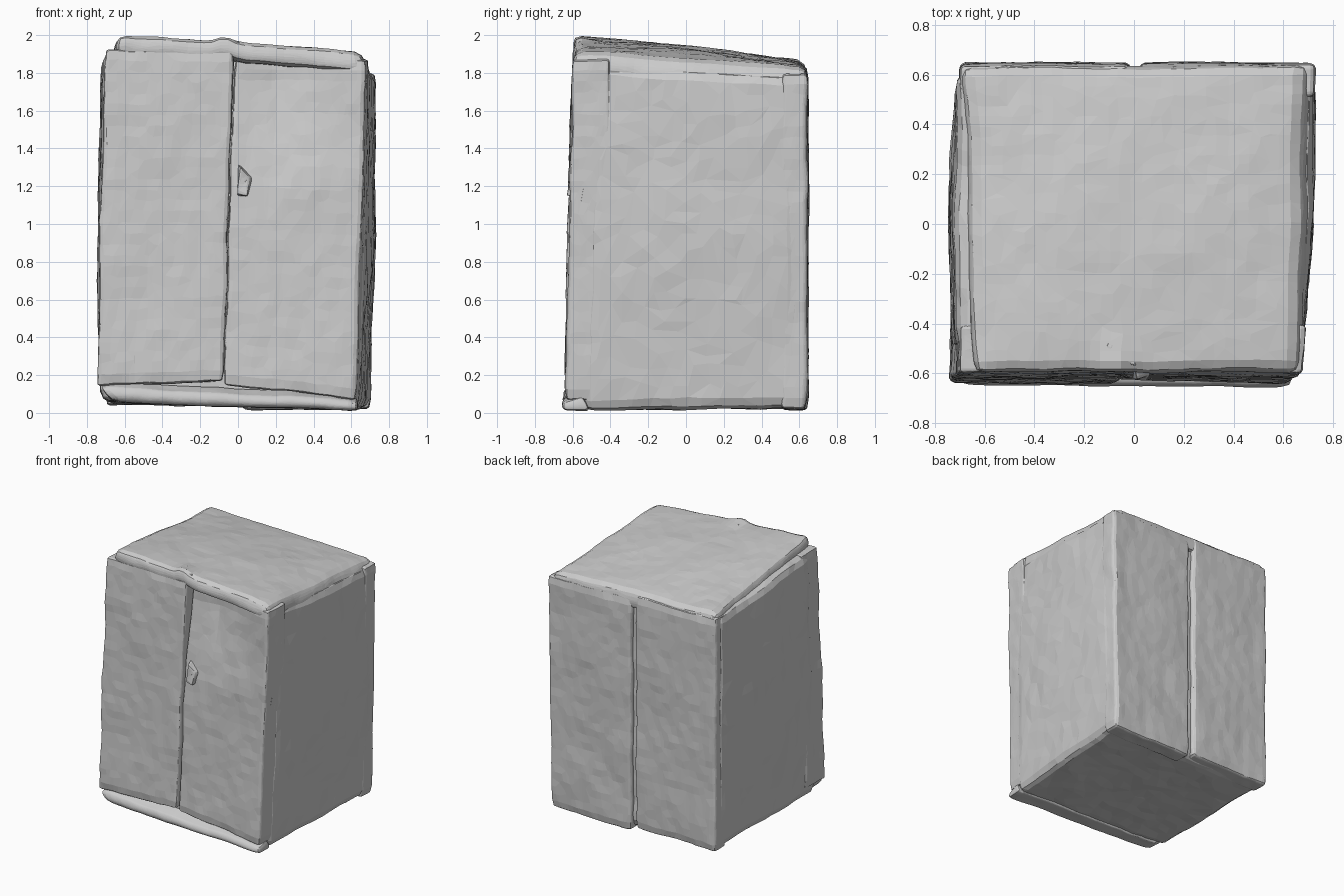
import bpy
import bmesh
from mathutils import Vector, noise

old = bpy.data.objects.get("Cube")
if old:
    bpy.data.objects.remove(old, do_unlink=True)

grey = bpy.data.materials.new("plain grey")
grey.use_nodes = True
colour = (0.6, 0.6, 0.6, 1)
grey.diffuse_color = colour
grey.node_tree.nodes["Principled BSDF"].inputs["Base Color"].default_value = colour


def rough_box(name, bottom, top, radius, rough=0.012, cuts=30, keep=0.3, shape=None):
    """Warped, worn box. Corner order: front -x, front +x, back -x, back +x."""
    low = [Vector(c) for c in bottom]
    high = [Vector(c) for c in top]
    size = (high[3] - low[0])
    bm = bmesh.new()
    bmesh.ops.create_cube(bm, size=1)
    bmesh.ops.subdivide_edges(bm, edges=bm.edges[:], cuts=cuts, use_grid_fill=True)
    for v in bm.verts:
        # Round the edges at real scale, then stretch to the eight corners
        p = Vector([v.co[i] * abs(size[i]) for i in range(3)])
        core = Vector()
        for i in range(3):
            limit = max(abs(size[i]) / 2 - radius, 0)
            core[i] = min(max(p[i], -limit), limit)
        out = p - core
        if out.length > radius:
            p = core + out.normalized() * radius
        u, w, t = (p[i] / abs(size[i]) + 0.5 for i in range(3))
        ends = [c[0].lerp(c[1], u).lerp(c[2].lerp(c[3], u), w) for c in (low, high)]
        q = ends[0].lerp(ends[1], t)
        if shape:
            q = shape(q)
        q += noise.noise_vector(q * 3) * rough
        q += noise.noise_vector(q * 11) * rough * 0.5
        v.co = q
    bmesh.ops.recalc_face_normals(bm, faces=bm.faces[:])
    mesh = bpy.data.meshes.new(name)
    bm.to_mesh(mesh)
    bm.free()
    mesh.materials.append(grey)
    obj = bpy.data.objects.new(name, mesh)
    bpy.context.collection.objects.link(obj)
    thin = obj.modifiers.new("Worn facets", "DECIMATE")
    thin.ratio = keep
    return obj


def falloff(value, centre, reach):
    return max(0, 1 - abs(value - centre) / reach)


def hollow(p):
    """Push the upper part of one door inwards."""
    near = falloff(p.x, 0.2, 0.45) * falloff(p.z, 1.78, 0.6)
    return p + Vector((0, 0.08 * near, 0))


def bulge(p):
    """Swell the sides a little at mid height."""
    swell = max(0, 1 - (p.z - 1.05) ** 2) * max(0, 1 - (p.y / 0.62) ** 2)
    return p + Vector((0.045 * p.x * swell, 0, 0))


def crown(p):
    """Dome the top and raise a small nick in its front edge."""
    dome = max(0, 1 - (p.x / 0.68) ** 2) * max(0, 1 - (p.y / 0.62) ** 2)
    nick = falloff(p.x, -0.07, 0.08) * falloff(p.y, -0.58, 0.14)
    return p + Vector((0, 0, 0.03 * dome + 0.035 * nick))


# Main body
rough_box("cabinet_body",
          [(-0.73, -0.55, 0.06), (0.64, -0.55, 0.01), (-0.7, 0.61, 0.05), (0.7, 0.61, 0.02)],
          [(-0.7, -0.5, 1.93), (0.67, -0.5, 1.85), (-0.71, 0.61, 1.83), (0.73, 0.61, 1.79)],
          0.06, shape=bulge)

# Top slab, short of the corner on one side
rough_box("top_slab",
          [(-0.645, -0.6, 1.9), (0.68, -0.6, 1.8), (-0.71, 0.64, 1.72), (0.74, 0.64, 1.7)],
          [(-0.63, -0.595, 2.005), (0.655, -0.585, 1.91), (-0.68, 0.635, 1.86), (0.685, 0.635, 1.835)],
          0.035, 0.01, shape=crown)

# Front doors, meeting on a leaning seam
rough_box("right_side_door",
          [(-0.75, -0.638, 0.14), (-0.08, -0.645, 0.17), (-0.74, -0.4, 0.14), (-0.08, -0.4, 0.17)],
          [(-0.705, -0.6, 1.925), (-0.02, -0.6, 1.91), (-0.695, -0.4, 1.925), (-0.02, -0.4, 1.91)],
          0.025, 0.01)
rough_box("left_side_door",
          [(-0.078, -0.625, 0.15), (0.625, -0.643, 0.07), (-0.078, -0.4, 0.15), (0.65, -0.4, 0.07)],
          [(-0.017, -0.575, 1.87), (0.68, -0.6, 1.87), (-0.015, -0.4, 1.87), (0.695, -0.4, 1.87)],
          0.025, 0.01, shape=hollow)

# Sloping base strip under the doors
rough_box("base_strip",
          [(-0.66, -0.645, 0.06), (0.63, -0.655, 0.01), (-0.68, -0.5, 0.05), (0.645, -0.5, 0.01)],
          [(-0.73, -0.65, 0.13), (0.63, -0.655, 0.06), (-0.73, -0.55, 0.18), (0.635, -0.55, 0.1)],
          0.02, 0.008)

# Back panels either side of a groove
for name, x0, x1, grow, z0, z1 in (("back_panel_right", -0.7, -0.015, 0, 0.045, 1.83),
                                   ("back_panel_left", 0.02, 0.7, 0.035, 0.02, 1.8)):
    rough_box(name,
              [(x0, 0.5, z0), (x1, 0.5, z0), (x0, 0.645, z0), (x1, 0.645, z0)],
              [(x0, 0.5, z1), (x1 + grow, 0.5, z1), (x0, 0.645, z1), (x1 + grow, 0.645, z1)],
              0.03, 0.01)

# Small worn door handle and chips on the top
rough_box("door_handle",
          [(0.0, -0.625, 1.16), (0.05, -0.635, 1.15), (0.0, -0.54, 1.14), (0.06, -0.54, 1.15)],
          [(0.02, -0.625, 1.31), (0.07, -0.61, 1.25), (0.0, -0.54, 1.34), (0.11, -0.54, 1.25)],
          0.008, 0.012, 6, 0.4)
rough_box("top_chip",
          [(-0.14, -0.52, 1.93), (0.03, -0.58, 1.92), (-0.1, -0.46, 1.93), (0.04, -0.53, 1.92)],
          [(-0.12, -0.53, 1.98), (0.0, -0.57, 1.97), (-0.1, -0.47, 1.98), (0.0, -0.54, 1.965)],
          0.008, 0.01, 6, 0.4)
